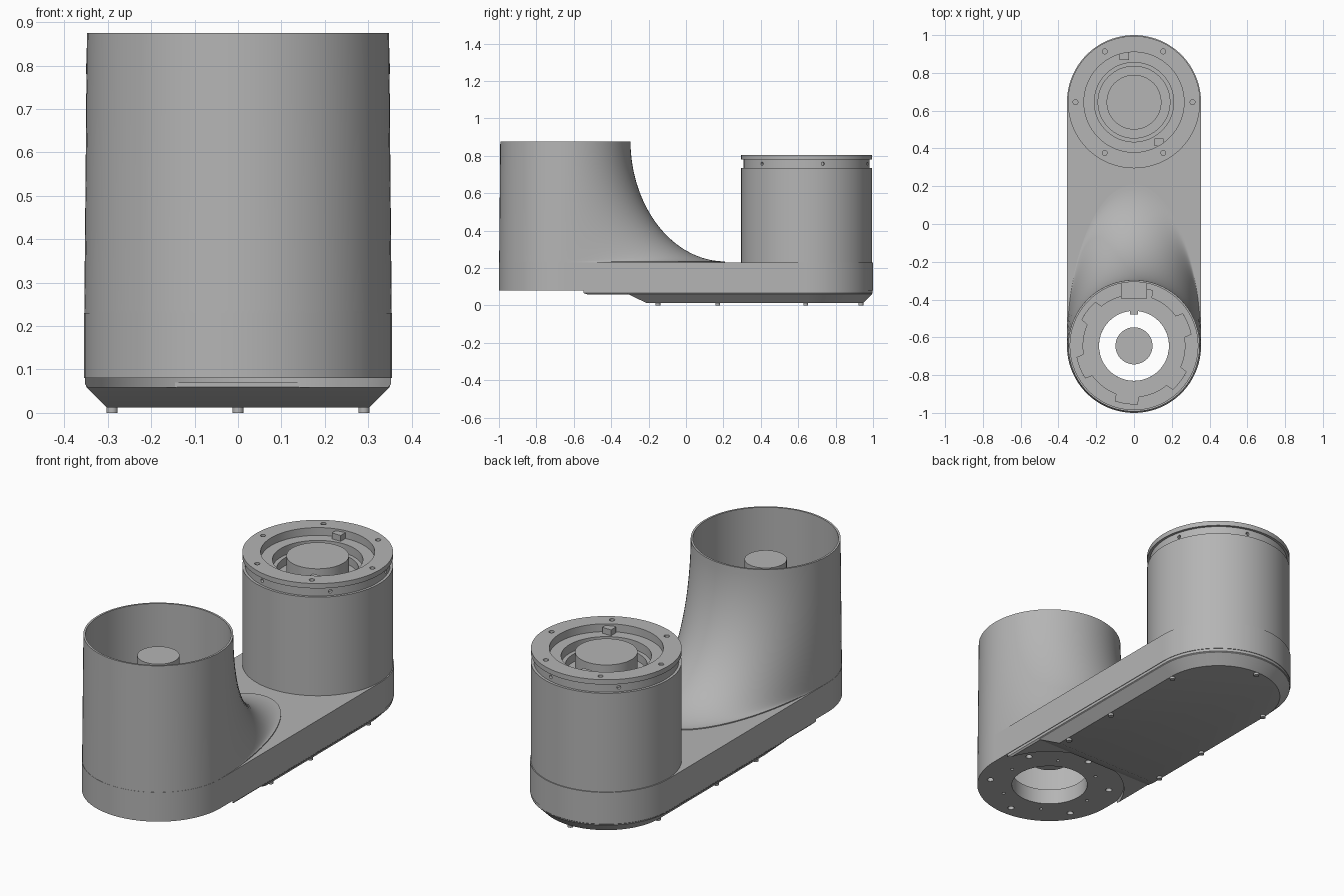
import bpy, bmesh
from math import sin, cos, pi, radians, sqrt

if "Cube" in bpy.data.objects:
    bpy.data.objects.remove(bpy.data.objects["Cube"], do_unlink=True)

grey = bpy.data.materials.new("satin grey")
grey.use_nodes = True
grey.diffuse_color = (0.46, 0.46, 0.46, 1)
grey.node_tree.nodes["Principled BSDF"].inputs["Base Color"].default_value = (0.46, 0.46, 0.46, 1)

R = 0.355
FRONT, REAR = -0.645, 0.645
SEG = 96


def circle(r, z, y=0.0, x=0.0, n=SEG):
    return [(x + r * cos(2 * pi * i / n), y + r * sin(2 * pi * i / n), z) for i in range(n)]


def skin(name, rings, closed=False):
    """Join matching rings of points with quads, capping or closing the ends."""
    bm = bmesh.new()
    loops = [[bm.verts.new(p) for p in ring] for ring in rings]
    n = len(loops[0])
    pairs = list(zip(loops, loops[1:]))
    if closed:
        pairs.append((loops[-1], loops[0]))
    else:
        bm.faces.new(loops[0][::-1])
        bm.faces.new(loops[-1])
    for a, b in pairs:
        for i in range(n):
            j = (i + 1) % n
            bm.faces.new((a[i], a[j], b[j], b[i]))
    bmesh.ops.recalc_face_normals(bm, faces=bm.faces)
    mesh = bpy.data.meshes.new(name)
    bm.to_mesh(mesh)
    bm.free()
    mesh.materials.append(grey)
    ob = bpy.data.objects.new(name, mesh)
    bpy.context.collection.objects.link(ob)
    return ob


def lathe(name, profile, y, closed=False):
    return skin(name, [circle(r, z, y) for r, z in profile], closed)


def rod(name, r, z0, z1, x, y, n=16):
    return skin(name, [circle(r, z0, y, x, n), circle(r, z1, y, x, n)])


def box(name, x, y, z, sx, sy, sz):
    ring = [(x - sx / 2, y - sy / 2), (x + sx / 2, y - sy / 2),
            (x + sx / 2, y + sy / 2), (x - sx / 2, y + sy / 2)]
    return skin(name, [[(a, b, h) for a, b in ring] for h in (z, z + sz)])


def cut(ob, cutter):
    """Subtract a cutter and throw the cutter away."""
    cutter.hide_render = True
    mod = ob.modifiers.new("cut", "BOOLEAN")
    mod.operation, mod.solver, mod.object = "DIFFERENCE", "EXACT", cutter
    bpy.context.view_layer.objects.active = ob
    bpy.ops.object.modifier_apply(modifier="cut")
    bpy.data.objects.remove(cutter, do_unlink=True)


def polar(r, degrees, y):
    return r * cos(radians(degrees)), y + r * sin(radians(degrees))


def bore(r, z0, z1):
    return lathe("cutter", [(r, z0), (r, z1)], FRONT)


# Arm: a long slot-shaped body with a floor left under the open tower
def slot(r, z, n=48):
    half = [pi * i / n for i in range(n + 1)]
    return ([(r * cos(a), REAR + r * sin(a), z) for a in half]
            + [(-r * cos(a), FRONT - r * sin(a), z) for a in half])


arm = skin("arm_body", [slot(R, 0.08), slot(R, 0.23)])
cut(arm, bore(0.338, 0.13, 1))
cut(arm, bore(0.185, 0, 0.5))
for k in range(6):
    x, y = polar(0.295, 30 + 60 * k, FRONT)
    cut(arm, rod("cutter", 0.016, 0, 0.3, x, y))
    x, y = polar(0.24, 60 * k, FRONT)
    cut(arm, rod("cutter", 0.008, 0, 0.095, x, y))

# Open front tower, flaring backwards into the arm
rings = []
for i in range(33):
    t = pi / 2 * (1 - i / 32)
    reach = 0.5 * (1 - cos(t))
    z = 0.875 - 0.64 * sin(t)
    r = 0.348 + 0.006 * sin(t)
    rings.append([(x, FRONT + y * (1 + reach / r if y > 0 else 1), z)
                  for x, y, _ in circle(r, z)])
rings.insert(0, [(x, y, 0.2) for x, y, _ in rings[0]])
tower = skin("front_tower", rings)
cut(tower, bore(0.338, 0.1, 1))

# Toothed mounting ring, clamp block and post inside the front tower
def toothed(z, inner=False):
    points = []
    for i in range(SEG * 2):
        a = 360 * i / (SEG * 2)
        r = 0.185 if inner else (0.31 if (a - 10) % 60 < 25 else 0.272)
        points.append((*polar(r, a, FRONT), z))
    return points


skin("mounting_ring", [toothed(0.125), toothed(0.16), toothed(0.16, True), toothed(0.125, True)], True)
box("clamp_block", 0, FRONT + 0.295, 0.12, 0.14, 0.09, 0.07)
box("locating_key", 0, FRONT + 0.18, 0.125, 0.04, 0.03, 0.035)
lathe("front_post", [(0.098, 0.22), (0.098, 0.767)], FRONT)

# Rear tower with neck groove, lip, stepped recess and hub
rear = lathe("rear_tower", [
    (0.35, 0.2), (0.35, 0.735), (0.337, 0.735), (0.337, 0.78), (0.35, 0.78), (0.35, 0.805),
    (0.265, 0.805), (0.265, 0.765), (0.21, 0.765), (0.21, 0.72), (0.19, 0.72), (0.19, 0.68),
    (0.145, 0.68), (0.145, 0.785)], REAR)
for k in range(6):
    x, y = polar(0.31, 60 * k, REAR)
    cut(rear, rod("cutter", 0.013, 0.785, 0.9, x, y))
    side = rod("cutter", 0.009, 0.32, 0.4, 0, 0)
    side.rotation_euler = (0, pi / 2, radians(15 + 60 * k))
    side.location = (0, REAR, 0.757)
    bpy.context.view_layer.update()
    cut(rear, side)
for sx, angle in ((0.05, 102), (0.05, 302)):
    x, y = polar(0.25, angle, REAR)
    box("recess_tab", x, y, 0.76, sx, 0.04, 0.035)

# Thin flange under the arm, hollowed around the front tower
def cover(r, z, front, hollow=0.0, n=48):
    back = [(r * cos(pi * i / n), REAR + r * sin(pi * i / n), z) for i in range(n + 1)]
    edge = []
    for i in range(n + 1):
        x = -r + 2 * r * i / n
        y = FRONT + sqrt(hollow ** 2 - x * x) if hollow else front
        edge.append((x, y, z))
    return back + edge


skin("cover_flange", [cover(0.345, 0.058, 0, 0.365), cover(0.352, 0.066, 0, 0.365),
                      cover(0.352, 0.085, 0, 0.365)])

# Bevelled bottom cover with its screws
skin("bottom_cover", [cover(0.302, 0.012, -0.21), cover(0.35, 0.06, -0.31), cover(0.35, 0.07, -0.31)])
for y in (-0.15, 0.17, 0.64):
    for s in (-1, 1):
        rod("cover_screw", 0.013, 0.0, 0.03, s * 0.29, y)
rod("cover_screw", 0.013, 0.0, 0.03, 0, REAR + 0.29)

# Smooth shading with crisp edges
bpy.ops.object.select_all(action="DESELECT")
for ob in bpy.context.scene.objects:
    if ob.type == "MESH":
        ob.select_set(True)
        bpy.context.view_layer.objects.active = ob
bpy.ops.object.shade_smooth_by_angle(angle=radians(30))
